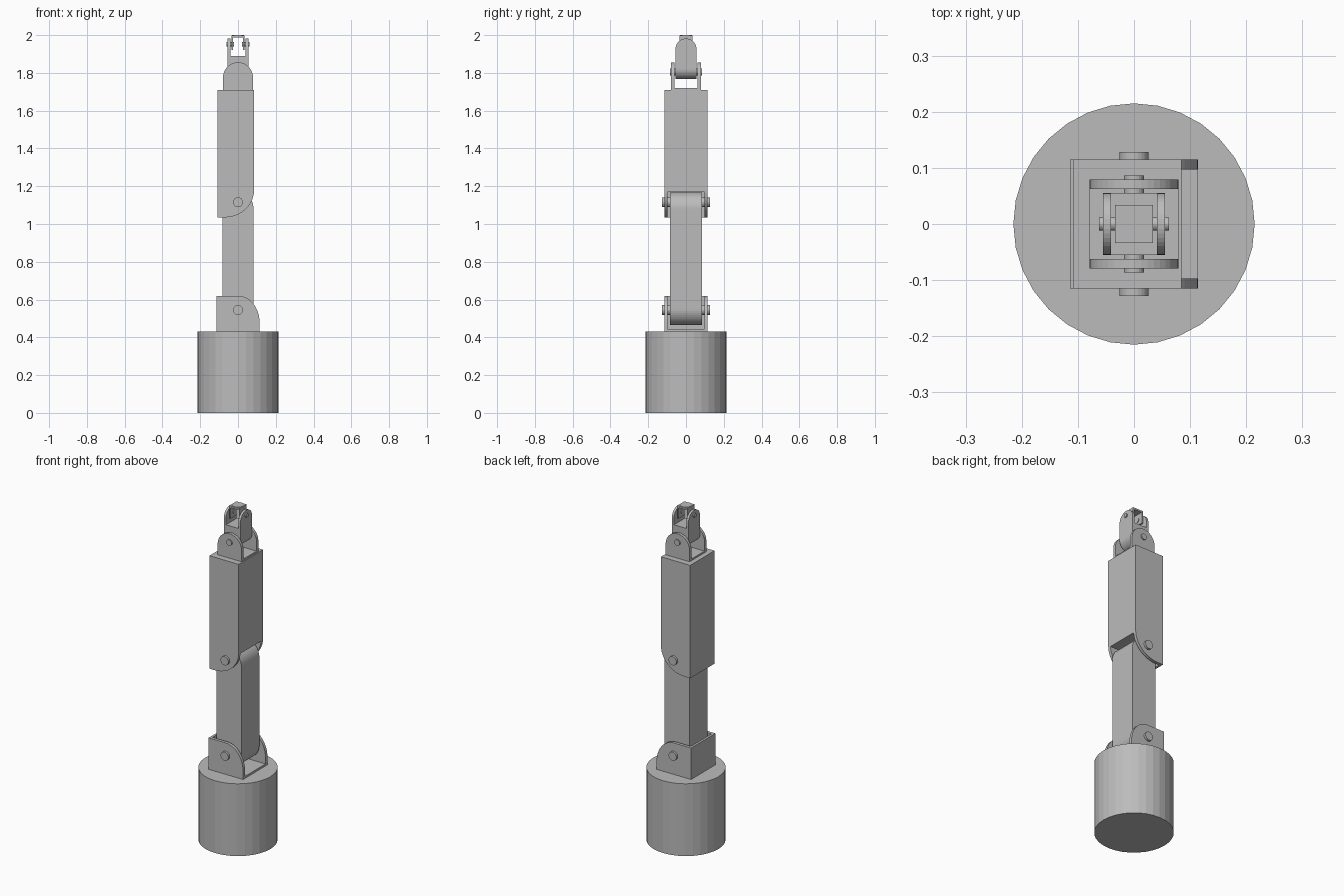
import bpy, bmesh, math

if "Cube" in bpy.data.objects:
    bpy.data.objects.remove(bpy.data.objects["Cube"])

grey = bpy.data.materials.new("light grey")
grey.diffuse_color = (0.5, 0.5, 0.5, 1)
grey.use_nodes = True
grey.node_tree.nodes["Principled BSDF"].inputs["Base Color"].default_value = grey.diffuse_color


def finish(name, bm):
    bmesh.ops.recalc_face_normals(bm, faces=bm.faces)
    me = bpy.data.meshes.new(name)
    bm.to_mesh(me)
    bm.free()
    me.materials.append(grey)
    ob = bpy.data.objects.new(name, me)
    bpy.context.collection.objects.link(ob)
    return ob


def arc(cx, cz, rx, rz, a0, a1, n=12):
    """Points on an elliptical arc, angles in degrees."""
    out = []
    for i in range(n + 1):
        a = math.radians(a0 + (a1 - a0) * i / n)
        out.append((cx + rx * math.cos(a), cz + rz * math.sin(a)))
    return out


def add_prism(bm, profile, lo, hi, axis="y"):
    """Extrude a side profile (horizontal, z) along x or y."""
    def place(p, d):
        return (p[0], d, p[1]) if axis == "y" else (d, p[0], p[1])
    f = bm.faces.new([bm.verts.new(place(p, lo)) for p in profile])
    ext = bmesh.ops.extrude_face_region(bm, geom=[f])
    move = (0, hi - lo, 0) if axis == "y" else (hi - lo, 0, 0)
    bmesh.ops.translate(bm, vec=move, verts=[v for v in ext["geom"] if isinstance(v, bmesh.types.BMVert)])


def rect(x0, x1, z0, z1):
    return [(x0, z0), (x1, z0), (x1, z1), (x0, z1)]


def pair(bm, profile, inner, outer, axis="y"):
    """Two mirrored side plates."""
    add_prism(bm, profile, inner, outer, axis)
    add_prism(bm, profile, -outer, -inner, axis)


def pin(name, z, r, half, axis="y"):
    bm = bmesh.new()
    add_prism(bm, arc(0, z, r, r, 0, 360, 24)[:-1], -half, half, axis)
    finish(name, bm)


# base drum
bm = bmesh.new()
bmesh.ops.create_cone(bm, cap_ends=True, segments=32, radius1=0.215, radius2=0.215, depth=0.432)
bmesh.ops.translate(bm, vec=(0, 0, 0.216), verts=bm.verts)
finish("base_drum", bm)

# shoulder bracket: two cheeks, back wall and floor
bm = bmesh.new()
cheek = [(-0.114, 0.432), (0.114, 0.432)] + arc(0, 0.48, 0.114, 0.14, 0, 90) + [(-0.114, 0.62)]
pair(bm, cheek, 0.097, 0.115)
add_prism(bm, rect(-0.114, -0.1, 0.432, 0.62), -0.097, 0.097)
add_prism(bm, rect(-0.1, 0.114, 0.432, 0.444), -0.097, 0.097)
finish("shoulder_bracket", bm)
pin("shoulder_pin", 0.545, 0.026, 0.128)

# lower arm, rounded towards +x at both ends
bm = bmesh.new()
add_prism(bm, [(-0.082, 0.465)] + arc(0, 0.55, 0.082, 0.085, -90, 0)
          + arc(0, 1.082, 0.082, 0.085, 0, 90) + [(-0.082, 1.167)], -0.084, 0.084)
finish("lower_arm", bm)

# upper arm: solid box with elbow cheeks and a back wall below
bm = bmesh.new()
curve = arc(-0.07, 1.18, 0.155, 0.145, -90, 0)
pair(bm, [(-0.108, 1.035)] + curve + [(0.085, 1.71), (-0.108, 1.71)], 0.097, 0.115)
add_prism(bm, rect(-0.108, 0.085, 1.17, 1.71), -0.097, 0.097)
add_prism(bm, rect(-0.108, -0.094, 1.035, 1.17), -0.097, 0.097)
finish("upper_arm", bm)
pin("elbow_pin", 1.115, 0.026, 0.128)

# wrist bracket
bm = bmesh.new()
ear = [(-0.079, 1.71), (0.079, 1.71)] + arc(0, 1.776, 0.079, 0.08, 0, 180, 20)
pair(bm, ear, 0.062, 0.079)
add_prism(bm, rect(-0.079, 0.079, 1.71, 1.72), -0.062, 0.062)
finish("wrist_bracket", bm)
pin("wrist_pin", 1.805, 0.018, 0.086)

# wrist fork: rounded foot with two ears
bm = bmesh.new()
add_prism(bm, arc(0, 1.822, 0.055, 0.055, 180, 360, 20) + [(0.055, 1.89), (-0.055, 1.89)], -0.055, 0.055)
pair(bm, [(-0.055, 1.89), (0.055, 1.89)] + arc(0, 1.927, 0.055, 0.055, 0, 180, 20), 0.041, 0.055, "x")
finish("wrist_fork", bm)

# tool holder: cap plate, two cheeks, round mounting disc
bm = bmesh.new()
pair(bm, rect(-0.034, 0.034, 1.922, 1.988), 0.026, 0.034, "x")
add_prism(bm, rect(-0.034, 0.034, 1.988, 1.998), -0.034, 0.034)
finish("tool_holder", bm)
bm = bmesh.new()
bmesh.ops.create_cone(bm, cap_ends=True, segments=32, radius1=0.032, radius2=0.032, depth=0.006)
bmesh.ops.translate(bm, vec=(0, 0, 1.997), verts=bm.verts)
finish("tool_disc", bm)

# stub pins joining fork and tool holder
bm = bmesh.new()
pair(bm, arc(0, 1.952, 0.012, 0.012, 0, 360, 24)[:-1], 0.022, 0.062, "x")
finish("tool_pins", bm)
